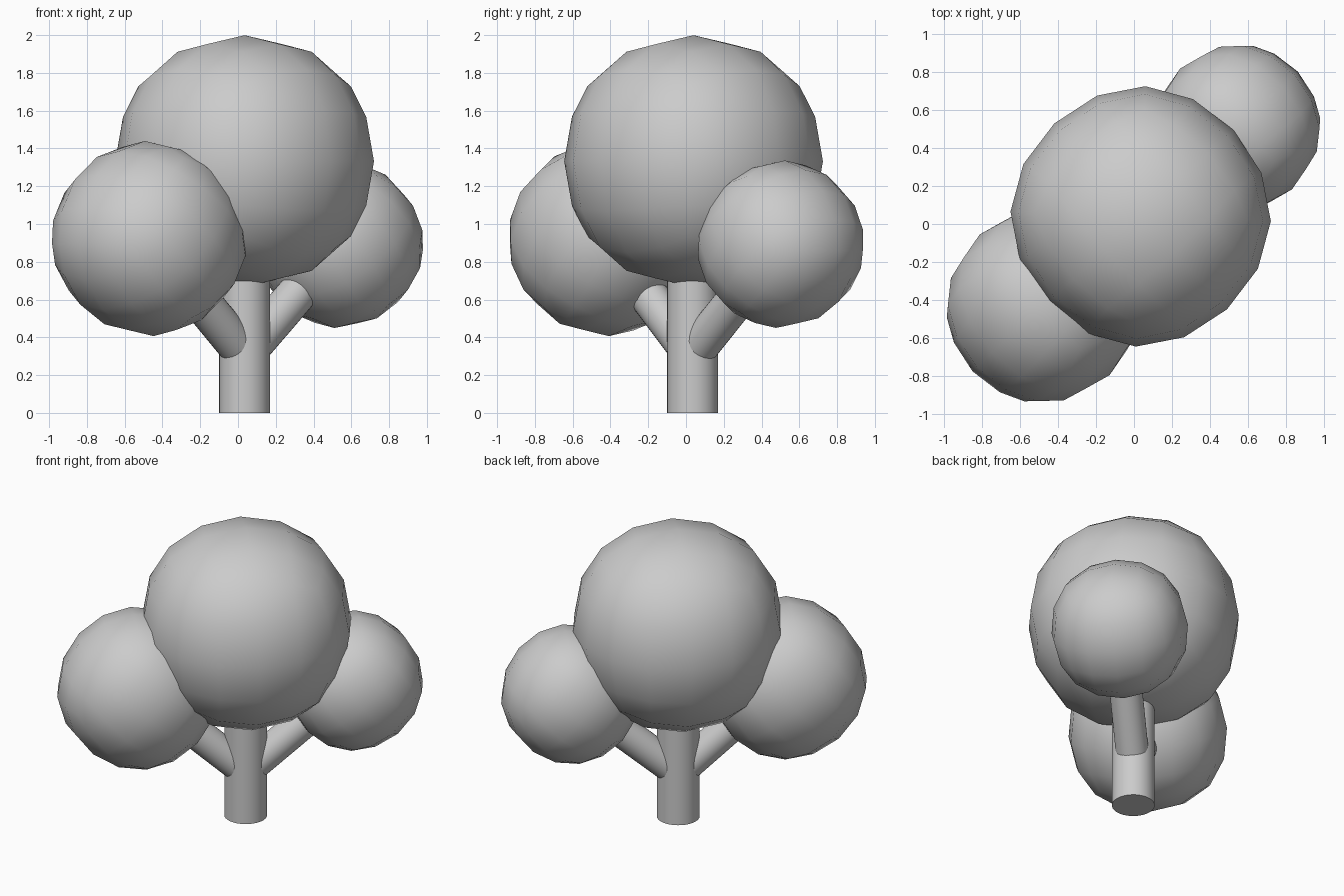
import bpy
import math
from mathutils import Vector, Matrix

cube = bpy.data.objects.get("Cube")
if cube:
    bpy.data.objects.remove(cube, do_unlink=True)

# One plain grey for the whole tree
grey = bpy.data.materials.new("plain_grey")
grey.use_nodes = True
grey.diffuse_color = (0.6, 0.6, 0.6, 1)
grey.node_tree.nodes["Principled BSDF"].inputs["Base Color"].default_value = (0.6, 0.6, 0.6, 1)

UP = Vector((0, 0, 1))


def finish(name):
    obj = bpy.context.object
    obj.name = name
    obj.data.materials.append(grey)
    return obj


def limb(name, start, end, radius):
    """Round wooden limb between two points."""
    axis = end - start
    bpy.ops.mesh.primitive_cylinder_add(vertices=32, radius=radius, depth=axis.length)
    obj = finish(name)
    bpy.ops.object.shade_smooth_by_angle(angle=math.radians(40))
    obj.matrix_world = (Matrix.Translation((start + end) / 2)
                        @ UP.rotation_difference(axis).to_matrix().to_4x4())


def foliage(name, centre, half, axis):
    """Rounded cube of leaves, turned to sit on the limb below it."""
    bpy.ops.mesh.primitive_cube_add(size=2 * half)
    obj = finish(name)
    subdivision = obj.modifiers.new("rounding", 'SUBSURF')
    subdivision.levels = subdivision.render_levels = 2
    bpy.ops.object.shade_smooth()
    obj.matrix_world = (Matrix.Translation(centre)
                        @ UP.rotation_difference(axis).to_matrix().to_4x4()
                        @ Matrix.Rotation(math.radians(42.9), 4, 'Z'))


# Trunk and crown
base = Vector((0.035, 0.035, 0))
crown = Vector((0.035, 0.04, 1.332))
limb("trunk", base, base + UP * 0.9, 0.135)
foliage("crown_foliage", crown, 0.795, UP)

# Two side branches with their own foliage
fork = base + UP * 0.31
for side, centre, half in (
    ("front_right", Vector((-0.47, -0.425, 0.923)), 0.6),
    ("back_left", Vector((0.537, 0.5, 0.893)), 0.516),
):
    limb(side + "_branch", fork, centre, 0.104)
    foliage(side + "_foliage", centre, half, centre - fork)
